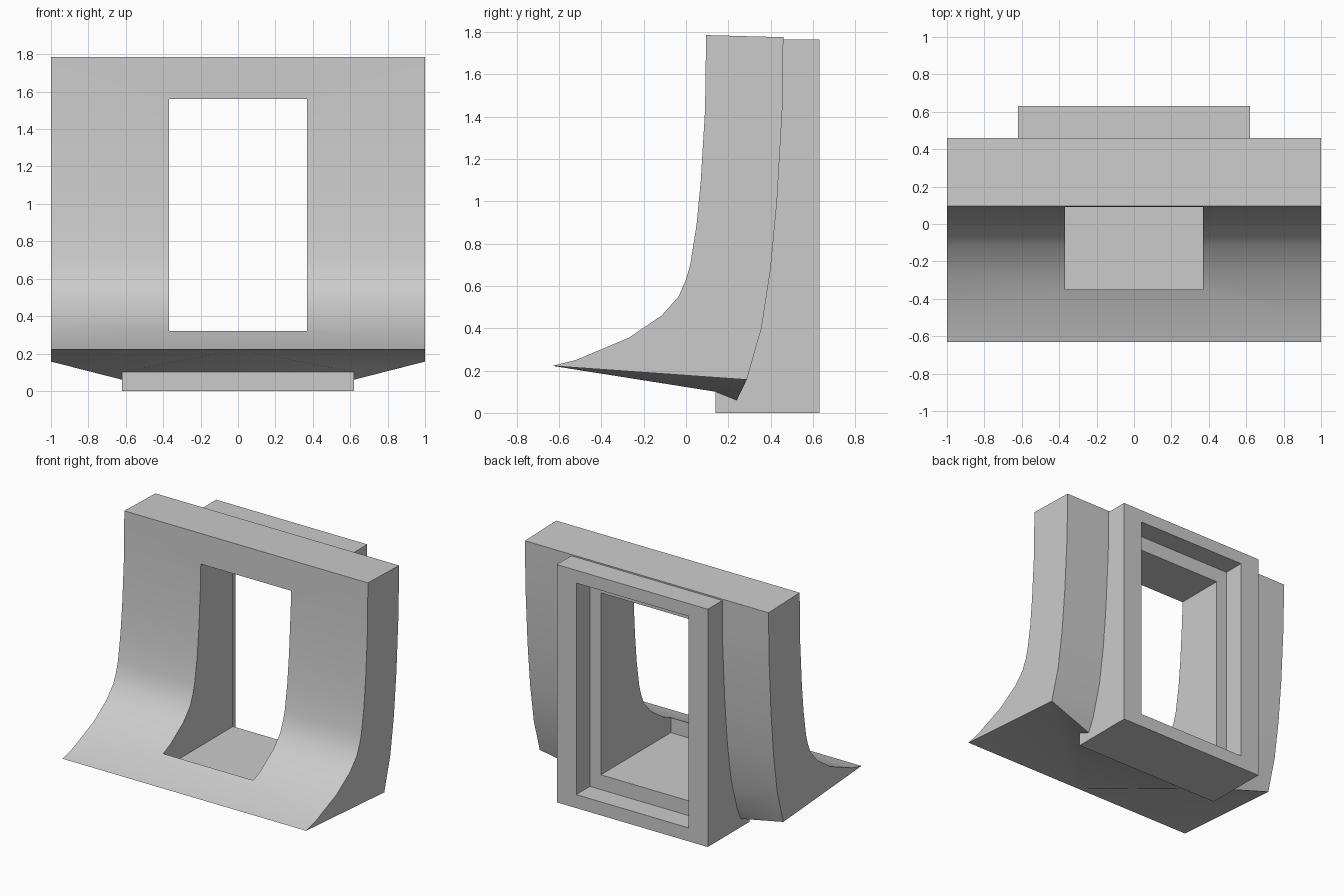
import bpy, bmesh
from mathutils import Vector

default = bpy.data.objects.get("Cube")
if default:
    bpy.data.objects.remove(default, do_unlink=True)

grey = bpy.data.materials.new("plain_grey")
grey.use_nodes = True
grey.diffuse_color = (0.6, 0.6, 0.6, 1)
grey.node_tree.nodes["Principled BSDF"].inputs["Base Color"].default_value = (0.6, 0.6, 0.6, 1)


def make_object(name, bm):
    bmesh.ops.recalc_face_normals(bm, faces=bm.faces)
    mesh = bpy.data.meshes.new(name)
    bm.to_mesh(mesh)
    bm.free()
    mesh.materials.append(grey)
    obj = bpy.data.objects.new(name, mesh)
    bpy.context.collection.objects.link(obj)
    return obj


def box(name, low, high):
    low, high = Vector(low), Vector(high)
    bm = bmesh.new()
    bmesh.ops.create_cube(bm, size=1)
    for v in bm.verts:
        v.co = (low + high) / 2 + v.co * (high - low)
    return make_object(name, bm)


def cut(obj, cutter):
    mod = obj.modifiers.new("cut", "BOOLEAN")
    mod.operation = "DIFFERENCE"
    mod.solver = "EXACT"
    mod.object = cutter
    bpy.context.view_layer.objects.active = obj
    bpy.ops.object.modifier_apply(modifier=mod.name)


# Curved surround: side profile as (y, z), front from lip to top, back from top down
front = [(-0.63, 0.222), (-0.52, 0.25), (-0.27, 0.355), (-0.115, 0.46),
         (-0.035, 0.55), (0, 0.63), (0.02, 0.70), (0.05, 0.89),
         (0.07, 1.10), (0.09, 1.43), (0.095, 1.785)]
back = [(0.46, 1.775), (0.455, 1.43), (0.43, 1.0), (0.40, 0.68),
        (0.357, 0.40), (0.287, 0.157)]
profile = front + back
half = 0.62

bm = bmesh.new()
sides = {s: [bm.verts.new((s, y, z)) for y, z in profile] for s in (-1, 1)}
inner = {s: bm.verts.new((s * half, *back[-1])) for s in (-1, 1)}
low = {s: bm.verts.new((s * half, 0.24, 0.06)) for s in (-1, 1)}
ledge = {s: bm.verts.new((s * half, 0.14, 0.10)) for s in (-1, 1)}
lip = bm.verts.new((0, *front[0]))
right, left = sides[-1], sides[1]

last = len(profile) - 2
bm.faces.new((right[0], lip, left[0], left[1], right[1]))
for i in range(1, last):
    bm.faces.new((right[i], left[i], left[i + 1], right[i + 1]))
bm.faces.new((right[last], left[last], left[-1], inner[1], inner[-1], right[-1]))

# Side faces and the folded underside
for s, side in sides.items():
    bm.faces.new(side)
    bm.faces.new((side[0], side[-1], lip))
    bm.faces.new((lip, side[-1], low[s], ledge[s]))
    bm.faces.new((side[-1], inner[s], low[s]))
bm.faces.new((lip, ledge[1], ledge[-1]))
bm.faces.new((ledge[1], low[1], low[-1], ledge[-1]))
bm.faces.new((inner[1], inner[-1], low[-1], low[1]))
surround = make_object("curved_surround", bm)

# Rear frame
frame = box("rear_frame", (-half, 0.14, 0), (half, 0.63, 1.765))

# Through opening and the wider recess behind it
opening = box("opening_cutter", (-0.37, -0.35, 0.21), (0.37, 0.9, 1.56))
recess = box("recess_cutter", (-0.46, 0.47, 0.10), (0.46, 0.9, 1.67))
cut(surround, opening)
cut(frame, opening)
cut(frame, recess)
for helper in (opening, recess):
    bpy.data.objects.remove(helper, do_unlink=True)

# Smooth curves with crisp edges
bpy.ops.object.select_all(action="DESELECT")
for obj in (surround, frame):
    obj.select_set(True)
bpy.context.view_layer.objects.active = surround
bpy.ops.object.shade_smooth_by_angle(angle=0.5)
